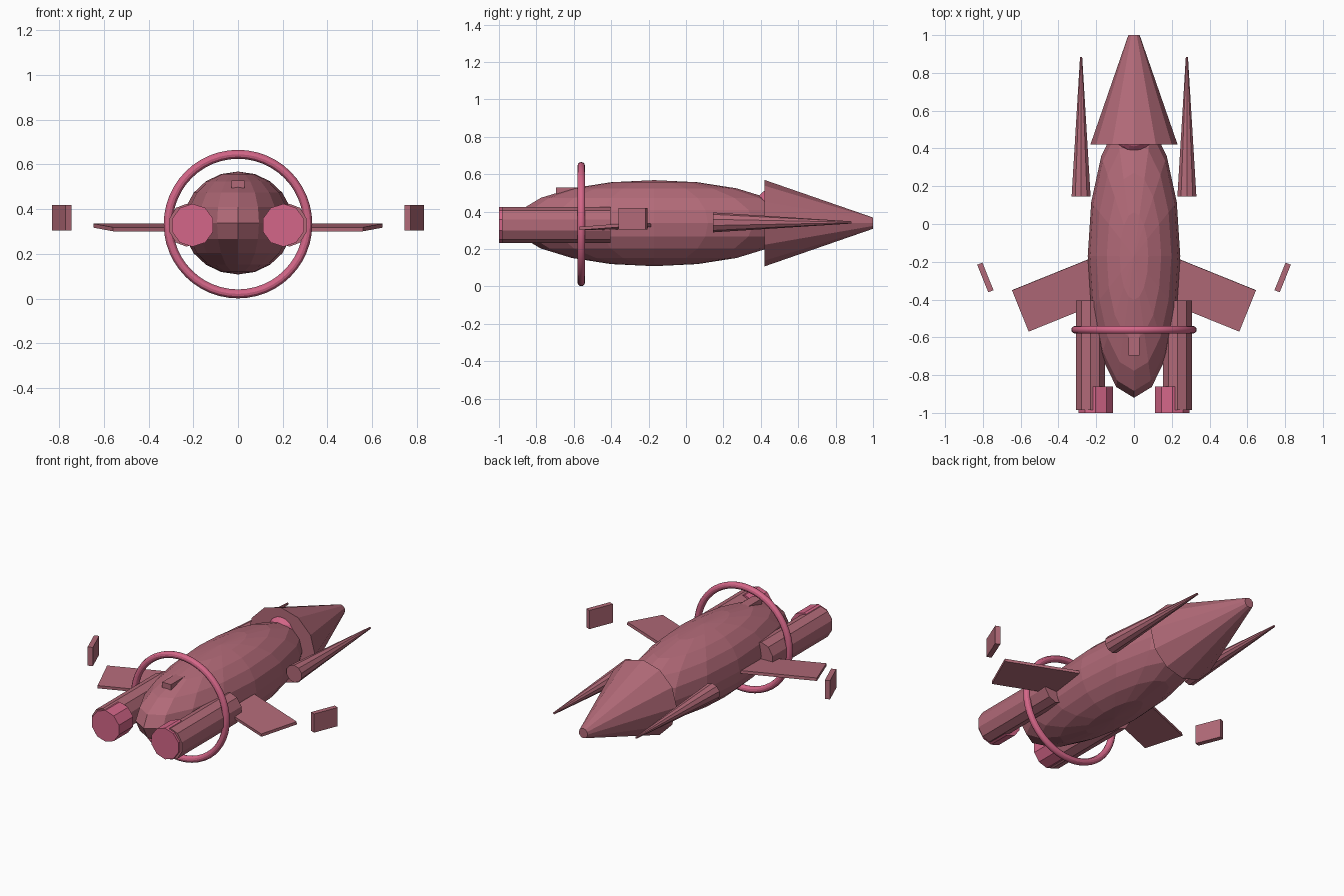
import bpy, bmesh, math
from mathutils import Matrix, Vector

cube = bpy.data.objects.get("Cube")
if cube:
    bpy.data.objects.remove(cube, do_unlink=True)


def material(name, rgb):
    m = bpy.data.materials.new(name)
    m.use_nodes = True
    m.diffuse_color = (*rgb, 1)
    m.node_tree.nodes["Principled BSDF"].inputs["Base Color"].default_value = (*rgb, 1)
    return m


ROSE = material("dusty rose", (0.445, 0.144, 0.188))
PINK = material("bright pink", (0.658, 0.133, 0.246))
ALONG_Y = Matrix.Rotation(-math.pi / 2, 4, "X")   # turns local +z to +y
AXIS = 0.338                                      # height of the centre line


def finish(name, bm, mat):
    bmesh.ops.recalc_face_normals(bm, faces=bm.faces)
    mesh = bpy.data.meshes.new(name)
    bm.to_mesh(mesh)
    bm.free()
    mesh.materials.append(mat)
    ob = bpy.data.objects.new(name, mesh)
    bpy.context.collection.objects.link(ob)
    return ob


def ellipsoid(name, centre, radii, sides, rings, mat):
    bm = bmesh.new()
    bmesh.ops.create_uvsphere(bm, u_segments=sides, v_segments=rings, radius=1,
                              matrix=Matrix.Translation(centre) @ Matrix.Diagonal((*radii, 1)))
    return finish(name, bm, mat)


def spindle(name, x, z, y0, y1, r0, r1, sides, mat, squash=1):
    """Tapered cylinder along y with a corner at the top."""
    bm = bmesh.new()
    place = (Matrix.Translation((x, (y0 + y1) / 2, z)) @ Matrix.Diagonal((squash, 1, 1, 1))
             @ ALONG_Y @ Matrix.Rotation(math.pi / 2, 4, "Z"))
    bmesh.ops.create_cone(bm, cap_ends=True, segments=sides, radius1=r0, radius2=r1,
                          depth=y1 - y0, matrix=place)
    # put a corner exactly on top whatever the primitive's starting angle
    top = max(bm.verts, key=lambda v: v.co.z)
    lean = math.atan2((top.co.x - x) / squash, top.co.z - z)
    fix = (Matrix.Translation((x, 0, z)) @ Matrix.Diagonal((squash, 1, 1, 1))
           @ Matrix.Rotation(-lean, 4, "Y")
           @ Matrix.Diagonal((1 / squash, 1, 1, 1)) @ Matrix.Translation((-x, 0, -z)))
    bm.transform(fix)
    return finish(name, bm, mat)


def box(name, centre, size, mat, yaw=0, pitch=0):
    bm = bmesh.new()
    place = (Matrix.Translation(centre) @ Matrix.Rotation(yaw, 4, "Z")
             @ Matrix.Rotation(pitch, 4, "X") @ Matrix.Diagonal((*size, 1)))
    bmesh.ops.create_cube(bm, size=1, matrix=place)
    return finish(name, bm, mat)


# Hull, tail cone, canopy bulge and top block
ellipsoid("hull", (0, -0.17, AXIS), (0.245, 0.75, 0.23), 16, 10, ROSE)
spindle("tail_cone", 0, AXIS, 0.42, 1.0, 0.231, 0.03, 12, ROSE)
ellipsoid("rear_bulge", (0, 0.47, 0.425), (0.1, 0.1, 0.1), 16, 10, PINK)
box("top_block", (0, -0.625, 0.512), (0.06, 0.14, 0.034), ROSE)

# Hoop around the front of the hull
bpy.ops.mesh.primitive_torus_add(major_segments=48, minor_segments=12, major_radius=0.312,
                                 minor_radius=0.02, location=(0, -0.56, 0.333),
                                 rotation=(math.pi / 2, 0, 0))
hoop = bpy.context.object
hoop.name = "hoop"
hoop.data.materials.append(PINK)
bpy.ops.object.shade_smooth_by_angle()

# Paired parts
SWEEP = math.radians(22)
for side, s in (("left", 1), ("right", -1)):
    spindle(side + "_engine_tube", s * 0.23, 0.328, -0.985, -0.405, 0.096, 0.096, 10, ROSE, 0.84)
    spindle(side + "_engine_core", s * 0.203, 0.328, -1.0, -0.86, 0.096, 0.096, 10, PINK)
    spindle(side + "_spike", s * 0.28, 0.342, 0.145, 0.885, 0.053, 0.006, 10, ROSE)

    # swept wing, running from inside the hull to its tip edge
    length = 0.52
    out = Vector((math.cos(SWEEP), -math.sin(SWEEP), 0)) * (length / 2)
    mid = Vector((0.602, -0.46, 0.318)) - out
    box(side + "_wing", (s * mid.x, mid.y, mid.z), (length, 0.236, 0.018), ROSE,
        yaw=-s * SWEEP, pitch=math.radians(4))
    # separate plate beyond the wing tip
    box(side + "_outer_plate", (s * 0.787, -0.283, 0.362), (0.03, 0.157, 0.115), ROSE,
        yaw=-s * SWEEP)
